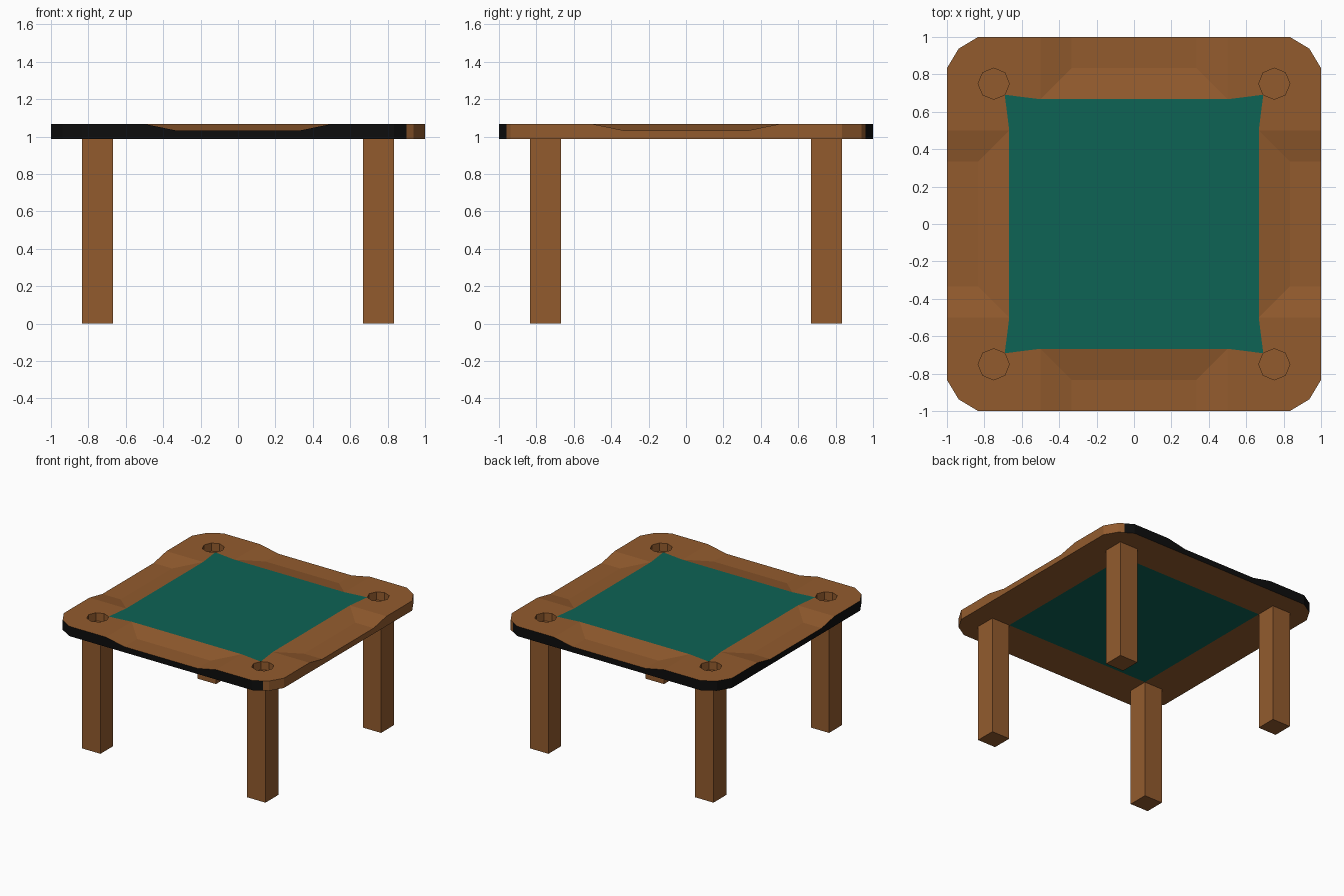
import bpy, bmesh, math

if "Cube" in bpy.data.objects:
    bpy.data.objects.remove(bpy.data.objects["Cube"])


def material(name, rgb):
    m = bpy.data.materials.new(name)
    m.diffuse_color = (*rgb, 1)
    m.use_nodes = True
    m.node_tree.nodes["Principled BSDF"].inputs["Base Color"].default_value = m.diffuse_color
    return m


WOOD = material("brown_wood", (0.29, 0.105, 0.027))
FELT = material("green_felt", (0.004, 0.125, 0.09))
BLACK = material("black_edge", (0.004, 0.004, 0.004))

HI, LO, BOT, CUP = 1.067, 1.033, 0.987, 1.0   # rim, armrest, underside, cup floor
IN, MID, A, B = 0.667, 0.833, 0.333, 0.5      # felt edge, armrest edge, dip half widths
CH = 0.9375                                   # rounded corner point
R, C = 0.0833, 0.75                           # cup radius and position

bm = bmesh.new()


def add_side(k):
    """One quarter of the table top: a dipped armrest plus a cup-holder corner."""
    def f(pts, mat=0):
        out = []
        for x, y, z in pts:
            for _ in range(k):
                x, y = -y, x
            out.append(bm.verts.new((x, y, z)))
        bm.faces.new(out).material_index = mat

    # armrest: raised inner edge sloping down to a flat outer shelf
    f([(-A, -MID, LO), (A, -MID, LO), (A, -IN, HI), (-A, -IN, HI)])
    f([(-A, -1, LO), (A, -1, LO), (A, -MID, LO), (-A, -MID, LO)])
    f([(A, -1, LO), (B, -1, HI), (B, -MID, HI), (A, -MID, LO)])
    f([(A, -MID, LO), (B, -MID, HI), (B, -IN, HI)])
    f([(A, -MID, LO), (B, -IN, HI), (A, -IN, HI)])
    f([(-B, -1, HI), (-A, -1, LO), (-A, -MID, LO), (-B, -MID, HI)])
    f([(-B, -MID, HI), (-A, -MID, LO), (-B, -IN, HI)])
    f([(-B, -IN, HI), (-A, -MID, LO), (-A, -IN, HI)])

    # corner: two flat halves around an eight-sided cup holder
    def ring(i, z):
        a = math.radians(-45 + 45 * i)
        return (C + R * math.cos(a), -C + R * math.sin(a), z)
    f([(B, -IN, HI), (B, -MID, HI), (B, -1, HI), (MID, -1, HI), (CH, -CH, HI)]
      + [ring(-i, HI) for i in range(5)])
    f([(CH, -CH, HI), (1, -MID, HI), (1, -B, HI), (MID, -B, HI), (IN, -B, HI)]
      + [ring(4 - i, HI) for i in range(5)])
    for i in range(8):
        f([ring(i, HI), ring(i + 1, HI), ring(i + 1, CUP), ring(i, CUP)])
    f([ring(i, CUP) for i in range(8)])

    # felt wedge of this side
    s = C - R * math.sqrt(0.5)
    f([(0, 0, HI), (-s, -s, HI), (-B, -IN, HI), (-A, -IN, HI), (A, -IN, HI),
       (B, -IN, HI), (s, -s, HI)], 1)

    # outer edge and underside, split where the black edge ends (x = 0.9)
    t = (CH - 0.9) / (CH - MID)
    cut = (0.9, -CH - (1 - CH) * t)
    cut_l = (-cut[0], cut[1])
    rim = [(-CH, -CH, HI), (*cut_l, HI), (-MID, -1, HI), (-B, -1, HI), (-A, -1, LO),
           (A, -1, LO), (B, -1, HI), (MID, -1, HI), (*cut, HI), (CH, -CH, HI)]
    for p, q in zip(rim, rim[1:]):
        mx, my = (p[0] + q[0]) / 2, (p[1] + q[1]) / 2
        for _ in range(k):
            mx, my = -my, mx
        f([p, (p[0], p[1], BOT), (q[0], q[1], BOT), q], 2 if mx < 0.9 else 0)
    f([(-IN, -IN, BOT), (IN, -IN, BOT)] + [(x, y, BOT) for x, y, _ in reversed(rim)])
    f([(0, 0, BOT), (IN, -IN, BOT), (-IN, -IN, BOT)], 1)


for k in range(4):
    add_side(k)
bmesh.ops.remove_doubles(bm, verts=bm.verts, dist=0.0005)
bmesh.ops.recalc_face_normals(bm, faces=bm.faces)
mesh = bpy.data.meshes.new("table_top")
bm.to_mesh(mesh)
bm.free()
for m in (WOOD, FELT, BLACK):
    mesh.materials.append(m)
bpy.context.collection.objects.link(bpy.data.objects.new("table_top", mesh))

# square legs under the cup holders
for fb, sy in (("front", -1), ("back", 1)):
    for lr, sx in (("left", -1), ("right", 1)):
        bpy.ops.mesh.primitive_cube_add(size=1, location=(sx * C, sy * C, BOT / 2))
        leg = bpy.context.object
        leg.name = f"{fb}_{lr}_leg"
        leg.scale = (0.166, 0.166, BOT)
        leg.data.materials.append(WOOD)
